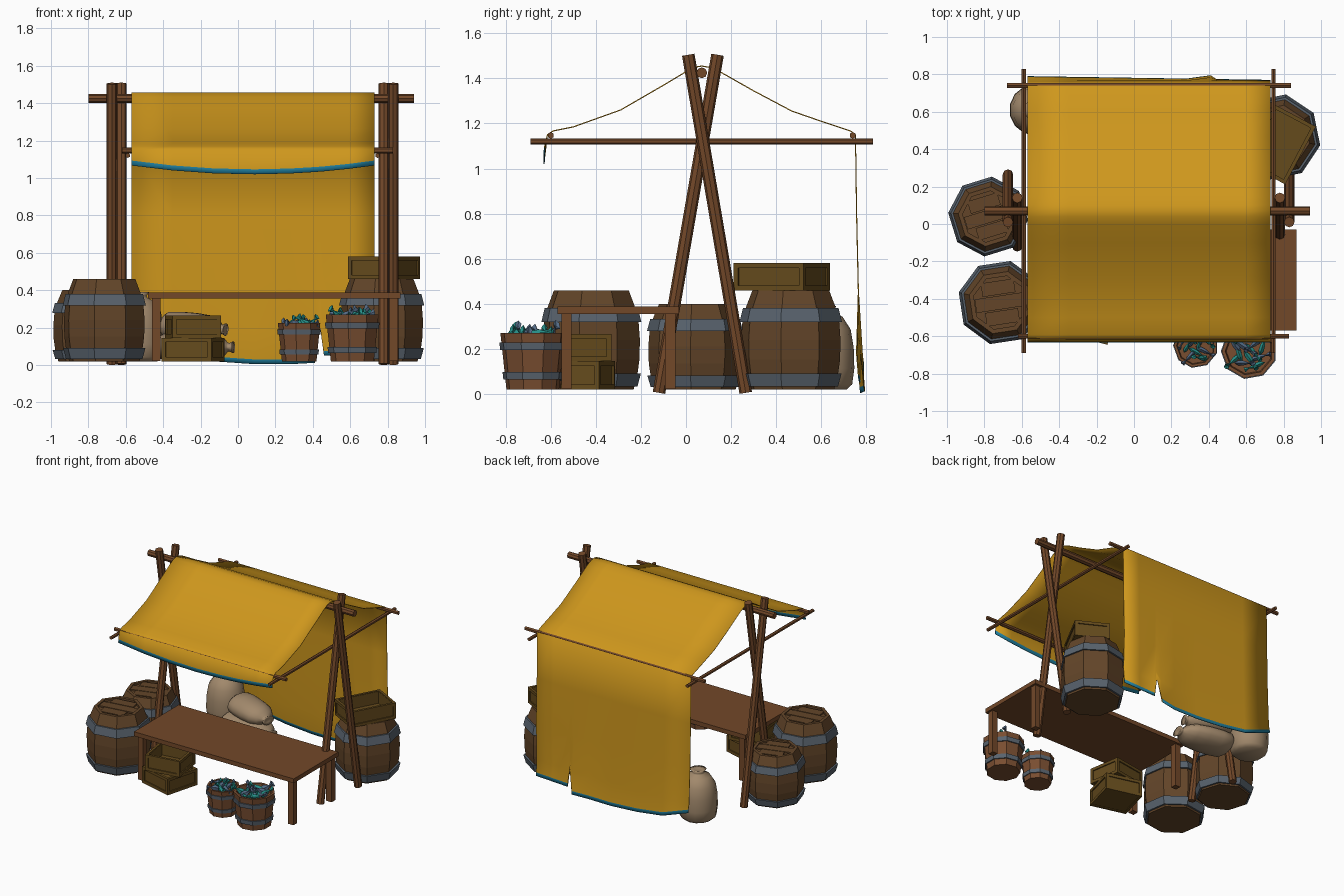
import bpy, bmesh, math, random
from mathutils import Vector, Matrix

if "Cube" in bpy.data.objects:
    bpy.data.objects.remove(bpy.data.objects["Cube"])

random.seed(4)

def material(name, col):
    m = bpy.data.materials.new(name)
    m.diffuse_color = (*col, 1)
    m.use_nodes = True
    m.node_tree.nodes["Principled BSDF"].inputs["Base Color"].default_value = m.diffuse_color
    return m

WOOD = material("wood", (0.17, 0.065, 0.022))
STAVE = material("stave_wood", (0.125, 0.06, 0.022))
TUBWOOD = material("tub_wood", (0.19, 0.075, 0.03))
CRATE = material("crate_wood", (0.13, 0.07, 0.012))
IRON = material("iron", (0.10, 0.125, 0.155))
CLOTH = material("yellow_cloth", (0.62, 0.31, 0.012))
HEM = material("blue_hem", (0.015, 0.22, 0.36))
SACK = material("sackcloth", (0.36, 0.25, 0.15))
TEAL = material("teal_fish", (0.02, 0.28, 0.25))
BLUE = material("blue_fish", (0.09, 0.15, 0.24))

def finish(name, bm, *mats, smooth=False):
    me = bpy.data.meshes.new(name)
    bm.to_mesh(me)
    bm.free()
    for m in mats:
        me.materials.append(m)
    for p in me.polygons:
        p.use_smooth = smooth
    ob = bpy.data.objects.new(name, me)
    bpy.context.collection.objects.link(ob)
    return ob

def pole(name, a, b, r, n=8, mat=WOOD):
    a, b = Vector(a), Vector(b)
    d = b - a
    bm = bmesh.new()
    M = Matrix.Translation((a + b) / 2) @ d.to_track_quat('Z', 'Y').to_matrix().to_4x4()
    bmesh.ops.create_cone(bm, cap_ends=True, segments=n, radius1=r, radius2=r, depth=d.length, matrix=M)
    return finish(name, bm, mat)

def add_box(bm, c, s):
    bmesh.ops.create_cube(bm, size=1, matrix=Matrix.Translation(c) @ Matrix.Diagonal((*s, 1)))

def add_lathe(bm, prof, n, M=Matrix(), mat=0, closed=False):
    rings = []
    for r, z in prof:
        ring = []
        for i in range(n if r > 0 else 1):
            a = math.tau * (i + 0.5) / n
            ring.append(bm.verts.new(M @ Vector((r * math.cos(a), r * math.sin(a), z))))
        rings.append(ring)
    pairs = list(zip(rings, rings[1:])) + ([(rings[-1], rings[0])] if closed else [])
    for p, q in pairs:
        for i in range(n):
            quad = [p[i % len(p)], p[(i + 1) % n % len(p)], q[(i + 1) % n % len(q)], q[i % len(q)]]
            f = bm.faces.new(list(dict.fromkeys(quad)))
            f.material_index = mat

# Crossed poles at each end, ridge beam and rails
for side, s in (("left", -1), ("right", 1)):
    pole(side + "_pole_leaning_back", (0.078 + s * 0.702, -0.12, 0.005), (0.078 + s * 0.702, 0.14, 1.505), 0.028)
    pole(side + "_pole_leaning_front", (0.078 + s * 0.752, 0.265, 0.005), (0.078 + s * 0.752, 0.01, 1.505), 0.028)
    pole(side + "_rail", (0.078 + s * 0.668, -0.69, 1.12), (0.078 + s * 0.668, 0.83, 1.12), 0.013, 6)
pole("ridge_beam", (-0.80, 0.07, 1.425), (0.94, 0.07, 1.425), 0.024)
pole("front_rail", (-0.62, -0.60, 1.147), (0.83, -0.60, 1.147), 0.015, 6)
pole("back_rail", (-0.68, 0.74, 1.147), (0.84, 0.74, 1.147), 0.015, 6)

# Draped canopy with torn back edge
xs = [-0.57, -0.35, -0.13, 0.09, 0.28, 0.41, 0.44, 0.46, 0.59, 0.73]
bottom = [0.13, 0.05, 0.02, 0.005, 0.005, 0.012, 0.2, 0.05, 0.055, 0.06]
tear = (5, 6)
mid = [(-0.615, 1.15), (-0.59, 1.167), (-0.5, 1.185), (-0.29, 1.26), (-0.1, 1.37), (0.0, 1.43), (0.04, 1.45),
       (0.07, 1.455), (0.1, 1.45), (0.15, 1.43), (0.3, 1.345), (0.47, 1.255), (0.6, 1.21), (0.73, 1.167),
       (0.752, 1.15), (0.757, 0.8), (0.765, 0.45)]
bm = bmesh.new()
cols = []
for i, x in enumerate(xs):
    t = (x - 0.08) / 0.65
    fz = 1.02 + 0.047 * t * t
    b = bottom[i]
    by = 0.775 + (0.02 if i == 5 else 0) - 0.01 * t
    pts = [(-0.63, fz), (-0.628, fz + 0.026)] + mid + [(by - 0.008, max(b, 0.12) + 0.06), (by, b + 0.025), (by + 0.003, b)]
    cols.append([bm.verts.new((x, y, z)) for y, z in pts])
last = len(cols[0]) - 2
for i in range(len(xs) - 1):
    for j in range(last + 1):
        f = bm.faces.new((cols[i][j], cols[i + 1][j], cols[i + 1][j + 1], cols[i][j + 1]))
        f.material_index = int(j == 0 or (j == last and i not in tear))
canopy = finish("canopy", bm, CLOTH, HEM, smooth=True)
sol = canopy.modifiers.new("thickness", 'SOLIDIFY')
sol.thickness = 0.005
sol.offset = 0

# Table
bm = bmesh.new()
add_box(bm, (0.195, -0.30, 0.371), (1.35, 0.54, 0.033))
finish("table_top", bm, WOOD)
for lx in (-0.437, 0.833):
    for ly in (-0.53, -0.07):
        bm = bmesh.new()
        add_box(bm, (lx, ly, 0.19), (0.045, 0.045, 0.335))
        finish("table_leg", bm, WOOD)

# Barrels: staved body, recessed lid with planks, two iron hoops
def barrel(name, x, y, r, h, turn):
    bm = bmesh.new()
    M = Matrix.Translation((x, y, 0.02)) @ Matrix.Rotation(turn, 4, 'Z')
    body = [(0, 0), (.87, 0), (.94, .12), (.99, .30), (1, .5), (.97, .70), (.90, .83), (.77, 1), (.66, 1), (.66, .965), (0, .965)]
    add_lathe(bm, [(a * r, z * h) for a, z in body], 8, M)
    for z0, z1, a0, a1 in ((.03, .16, .90, .97), (.68, .82, .98, .91)):
        hoop = [(a0 - .05, z0), (a0 + .05, z0), (a1 + .05, z1), (a1 - .05, z1)]
        add_lathe(bm, [(a * r, z * h) for a, z in hoop], 8, M, 1, True)
    finish(name, bm, STAVE, IRON)
    bm = bmesh.new()
    for k, w in ((-1, .8), (0, 1.2), (1, .8)):
        add_box(bm, (0, k * r * .36, h * .975), (r * w, r * .33, h * .03))
    bm.transform(M)
    finish(name + "_lid_planks", bm, STAVE)

barrel("front_left_barrel", -0.715, -0.42, 0.222, 0.44, 0.15)
barrel("back_left_barrel", -0.78, 0.04, 0.208, 0.38, 0.3)
barrel("right_barrel", 0.768, 0.465, 0.225, 0.44, 0.2)

# Open crates with raised frames
def crate(name, x, y, z, sx, sy, h, turn):
    bm = bmesh.new()
    w, f = 0.018, 0.022
    add_box(bm, (0, 0, 0.015), (sx - .02, sy - .02, 0.02))
    for s in (-1, 1):
        px, py = s * (sx / 2 - .014), s * (sy / 2 - .014)
        add_box(bm, (0, py, h / 2), (sx - .02, w - .006, h - .01))
        add_box(bm, (px, 0, h / 2), (w - .006, sy - .02, h - .01))
        for zz in (f / 2, h - f / 2):
            add_box(bm, (0, s * (sy / 2 - w / 2), zz), (sx, w, f))
            add_box(bm, (s * (sx / 2 - w / 2), 0, zz), (w, sy, f))
        for k in (-1, 1):
            add_box(bm, (s * (sx / 2 - f / 2), k * (sy / 2 - f / 2), h / 2), (f, f, h))
    bm.transform(Matrix.Translation((x, y, z)) @ Matrix.Rotation(math.radians(turn), 4, 'Z'))
    finish(name, bm, CRATE)

crate("lower_crate", -0.24, -0.48, 0.02, 0.275, 0.27, 0.125, -15)
crate("upper_crate", -0.24, -0.475, 0.145, 0.265, 0.25, 0.12, 9)
crate("barrel_top_crate", 0.78, 0.425, 0.46, 0.35, 0.25, 0.12, 62)

# Tubs of fish
def tub(name, x, y, r, h, count):
    bm = bmesh.new()
    M = Matrix.Translation((x, y, 0.02))
    body = [(0, 0), (.78, 0), (.96, 1), (.84, 1), (.80, .85), (0, .85)]
    add_lathe(bm, [(a * r, z * h) for a, z in body], 9, M)
    for z in (.18, .70):
        a = .78 + .18 * z
        hoop = [(a - .05, z), (a + .06, z), (a + .085, z + .13), (a - .03, z + .13)]
        add_lathe(bm, [(q * r, zz * h) for q, zz in hoop], 9, M, 1, True)
    finish(name, bm, TUBWOOD, IRON)
    bm = bmesh.new()
    for i in range(count):
        a, d = i * 2.4, r * 0.62 * math.sqrt((i + .5) / count)
        F = (Matrix.Translation((x + d * math.cos(a), y + d * math.sin(a), 0.02 + h * .97))
             @ Matrix.Rotation(random.uniform(0, 6.28), 4, 'Z')
             @ Matrix.Rotation(random.uniform(0.7, 1.7), 4, 'Y') @ Matrix.Diagonal((1, .6, 1, 1)))
        L = r * random.uniform(.36, .44)
        add_lathe(bm, [(0, -L), (.42 * L, -.4 * L), (.4 * L, .1 * L), (.1 * L, .7 * L), (.42 * L, 1.15 * L), (0, 1.0 * L)], 5, F, i % 2)
    finish(name + "_fish", bm, TEAL, BLUE)

tub("small_tub", 0.33, -0.65, 0.122, 0.205, 11)
tub("large_tub", 0.615, -0.68, 0.152, 0.25, 13)

# Sacks: one upright, two lying in a heap
def sack(name, loc, r, h, rot=(0, 0, 0), flat=1):
    bm = bmesh.new()
    prof = [(0, 0), (.75, 0), (.93, .06), (1, .25), (.98, .5), (.88, .72), (.62, .87), (.34, .92), (.30, .945), (.42, 1), (.2, .985), (0, .97)]
    R = Matrix.Rotation(rot[2], 4, 'Z') @ Matrix.Rotation(rot[1], 4, 'Y')
    M = Matrix.Translation(loc) @ R @ Matrix.Diagonal((flat, 1, 1, 1))
    add_lathe(bm, [(a * r, z * h) for a, z in prof], 14, M)
    finish(name, bm, SACK, smooth=True)

sack("standing_sack", (-0.53, 0.61, 0.02), 0.137, 0.37)
sack("lower_lying_sack", (-0.42, 0.50, 0.095), 0.14, 0.40, (0, math.pi / 2, -0.15), 0.55)
sack("upper_lying_sack", (-0.39, 0.56, 0.21), 0.12, 0.34, (0, math.pi / 2 + 0.06, -0.3), 0.68)

for ob in bpy.data.objects:
    if ob.type == 'MESH':
        bm = bmesh.new()
        bm.from_mesh(ob.data)
        bmesh.ops.recalc_face_normals(bm, faces=bm.faces[:])
        bm.to_mesh(ob.data)
        bm.free()
